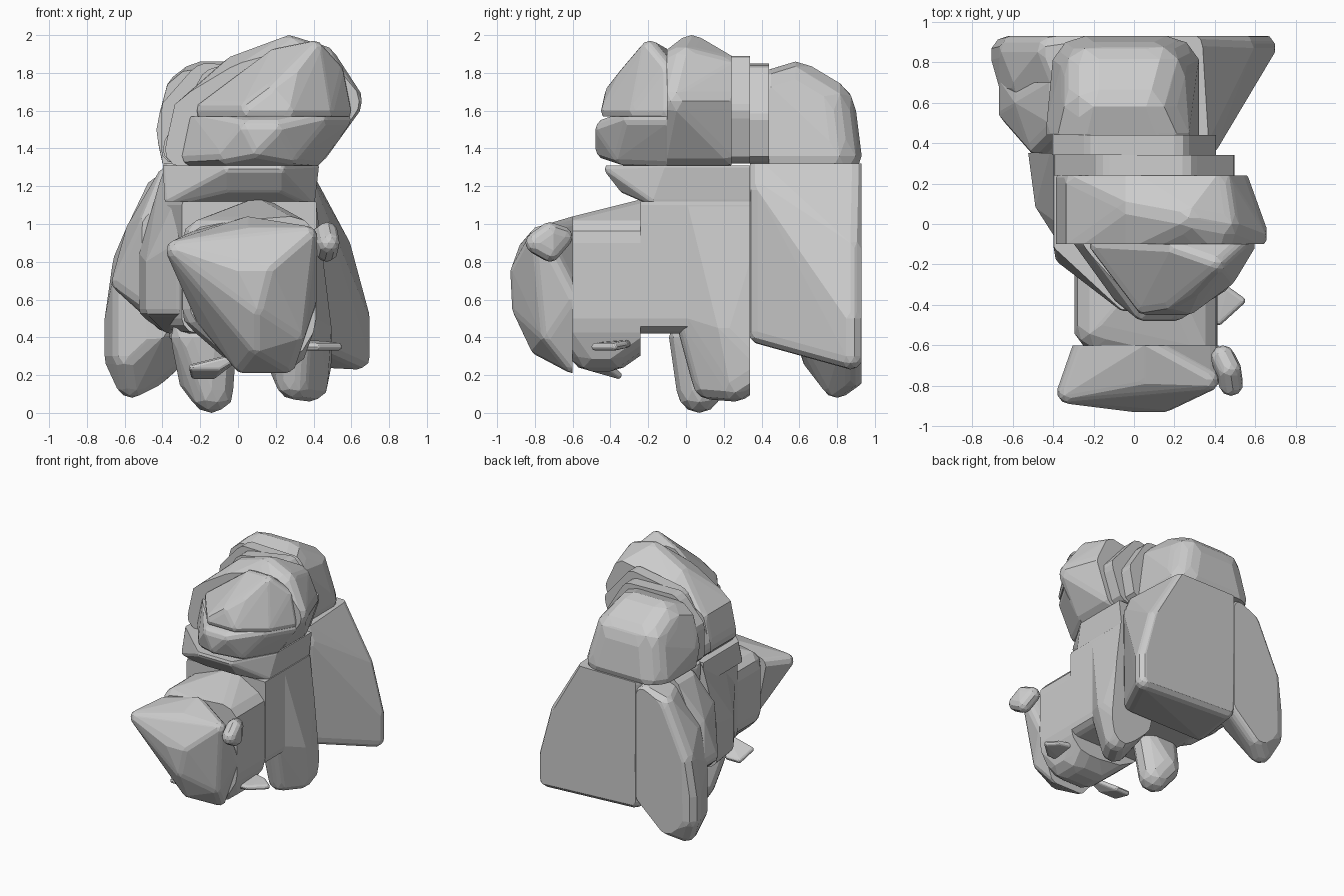
import bpy
import bmesh
from mathutils import Matrix, Vector

default_cube = bpy.data.objects.get("Cube")
if default_cube:
    bpy.data.objects.remove(default_cube, do_unlink=True)


def wrap_in_hull(mesh):
    """Replace the contents of a bmesh by the convex hull of its vertices."""
    result = bmesh.ops.convex_hull(mesh, input=mesh.verts[:])
    leftovers = [item for item in result["geom_interior"] + result["geom_unused"]
                 if isinstance(item, bmesh.types.BMVert)]
    bmesh.ops.delete(mesh, geom=list(set(leftovers)), context="VERTS")
    loose = [vert for vert in mesh.verts if not vert.link_faces]
    bmesh.ops.delete(mesh, geom=loose, context="VERTS")


def slice_off(mesh, axis, limit, side):
    """Cut a flat face at the limit and keep the inner half."""
    point, normal = Vector(), Vector()
    point[axis] = limit
    normal[axis] = side
    geometry = mesh.verts[:] + mesh.edges[:] + mesh.faces[:]
    bmesh.ops.bisect_plane(mesh, geom=geometry, plane_co=point,
                           plane_no=normal, clear_outer=True)


def rounded_hull(name, softness, corners, **limits):
    """Faceted convex lump around ball corners, cut flat by the x, y, z limits."""
    shape = bmesh.new()
    for corner in corners:
        bmesh.ops.create_icosphere(shape, subdivisions=2, radius=softness,
                                   matrix=Matrix.Translation(corner))
    wrap_in_hull(shape)
    for letter, (low, high) in limits.items():
        axis = "xyz".index(letter)
        if low is not None:
            slice_off(shape, axis, low, -1)
        if high is not None:
            slice_off(shape, axis, high, 1)
    wrap_in_hull(shape)
    bmesh.ops.dissolve_limit(shape, angle_limit=0.02,
                             verts=shape.verts[:], edges=shape.edges[:])
    bmesh.ops.recalc_face_normals(shape, faces=shape.faces[:])
    mesh = bpy.data.meshes.new(name)
    shape.to_mesh(mesh)
    shape.free()
    part = bpy.data.objects.new(name, mesh)
    bpy.context.collection.objects.link(part)


def extrude_corners(outline, *depths):
    """Repeat an outline of x, z pairs at several depths along y."""
    return [(x, y, z) for y in depths for x, z in outline]


def cross_bar(left, right, height, *depths):
    """Two corners level with each other, repeated at several depths."""
    return extrude_corners([(left, height), (right, height)], *depths)


def upright(x, low, high, *depths):
    """Two corners one above the other, repeated at several depths."""
    return extrude_corners([(x, low), (x, high)], *depths)


def slab(name, softness, outline, front, back, floor):
    """Slice of the head with flat front, back and underside."""
    rounded_hull(name, softness, extrude_corners(outline, front, back),
                 y=(front, back), z=(floor, None))


# Pointed muzzle and the chest behind it
rounded_hull("muzzle", softness=.06, corners=[
    (-.32, -.83, .86), (.36, -.77, .93), (.1, -.86, .55), (.1, -.77, .36),
    (.3, -.72, .42), (.05, -.6, .98), (-.24, -.6, .9), (.36, -.6, .6),
    (-.16, -.6, .5), (.05, -.76, .93),
] + cross_bar(0, .15, .75, -.87) + cross_bar(.03, .25, .27, -.6),
    y=(None, -.6))
rounded_hull("chest", softness=.14, corners=[
    *upright(-.16, .55, .9, -.5, -.2),
    *upright(.28, .5, .9, -.6, -.2),
    *cross_bar(.06, .23, .36, -.5, -.4),
    (.1, -.2, 1),
], y=(-.6, -.24))

# Belly and the flank on the right
rounded_hull("belly", softness=.08, corners=[
    *upright(-.2, .5, 1.1, -.3),
    *upright(-.3, .5, 1.1, .1, .4),
    *upright(.34, .5, 1.1, -.3, .4),
], y=(-.24, .34), z=(.4, 1.12))
rounded_hull("right_flank", softness=.05, corners=[
    *upright(-.48, .55, .85, .4),
    *upright(-.44, .55, .8, .1),
    *upright(-.28, .55, .9, -.15),
    *upright(-.2, .5, 1.2, .4),
    (-.36, .4, 1.27), (-.3, 0, 1.1), (-.36, .2, .47),
], y=(None, .35), z=(None, 1.31))

# Front legs
rounded_hull("left_front_leg", softness=.1, corners=[
    (.3, .13, .17), (.38, .26, .16), (.4, .4, .25), (.4, .2, .45),
    (.2, .4, .4), (.15, .05, 1.1),
    *upright(.32, .5, 1.1, .04, .4),
], y=(-.05, .34), z=(None, 1.12))
rounded_hull("right_front_leg", softness=.12, corners=[
    (-.14, .07, .12), (-.2, .1, .2), *cross_bar(-.24, -.12, .4, .03),
])

# Broad flat back, with the haunch and hind leg on the right
rounded_hull("back", softness=.07, corners=[
    *upright(.63, .3, .5, .87),
    *cross_bar(-.3, .34, .43, .4),
    *cross_bar(-.33, .3, 1.3, .4),
    *cross_bar(-.15, .27, 1.3, .88),
    (.53, .87, .87), (.35, .4, 1.18), (-.15, .87, .34),
], y=(.34, .93), z=(None, 1.32))
rounded_hull("right_haunch", softness=.07, corners=[
    (-.6, .56, .7), (-.6, .7, .7), (-.38, .4, .5), (-.53, .6, .95),
    *upright(-.46, .6, 1, .4),
    *upright(-.36, .5, 1.24, .5, .7),
], y=(.35, .7), z=(None, 1.32))
rounded_hull("right_hind_leg", softness=.09, corners=[
    *upright(-.62, .3, .5, .84),
    *upright(-.58, .3, .7, .7),
    *upright(-.26, .4, 1.22, .87),
    (-.56, .8, .17), (-.46, .87, .22), (-.58, .85, .78),
    (-.4, .85, 1.17), (-.52, .7, .92), (-.42, .65, .45), (-.3, .6, 1.2),
], y=(.58, .93), z=(None, 1.32))

# Neck wedge
rounded_hull("neck", softness=.04, corners=[
    *cross_bar(-.36, .39, 1.3, -.1, .4),
    *cross_bar(-.35, .37, 1.13, -.16, .4),
    *cross_bar(-.05, .22, 1.29, -.39),
    *cross_bar(-.05, .22, 1.2, -.32),
], y=(None, .34), z=(1.12, 1.31))

# Head, from the round rear lobe forward to the face
rounded_hull("head_rear", softness=.17, corners=[
    *cross_bar(-.24, .16, 1.36, .45, .76),
    *cross_bar(-.23, .12, 1.65, .45),
    *cross_bar(-.2, .06, 1.69, .58),
    *cross_bar(-.2, .1, 1.6, .73),
    (-.27, .45, 1.5),
], y=(.44, .93), z=(1.32, None))
slab("head_rear_band", softness=.08, front=.34, back=.44, floor=1.32, outline=[
    (-.33, 1.4), (.3, 1.4), (.33, 1.55), (.2, 1.76), (-.18, 1.77), (-.33, 1.6),
])
slab("head_middle_band", softness=.08, front=.24, back=.34, floor=1.31, outline=[
    (-.32, 1.4), (.35, 1.4), (.42, 1.6), (.24, 1.81), (-.12, 1.75),
])
rounded_hull("head_crown", softness=.1, corners=[
    *extrude_corners([(-.29, 1.4), (.38, 1.4), (.4, 1.8),
                      (0, 1.73), (-.25, 1.58)], -.1, .2),
    (.56, -.05, 1.65), (.47, .2, 1.65), (.43, 0, 1.85),
    (.27, .03, 1.9), (0, .08, 1.8),
], y=(-.1, .24), z=(1.31, None))
rounded_hull("upper_face", softness=.06, corners=[
    *cross_bar(-.16, .54, 1.6, -.1),
    *cross_bar(.06, .26, 1.6, -.39),
    (.5, -.1, 1.8), (.4, -.19, 1.91), (.2, -.12, 1.87),
    (.18, -.37, 1.69), (.3, -.3, 1.78), (.45, -.25, 1.6),
], y=(None, -.1), z=(1.57, None))
rounded_hull("lower_face", softness=.06, corners=[
    *cross_bar(-.24, .4, 1.36, -.08),
    *cross_bar(-.2, .54, 1.55, -.08),
    *cross_bar(.05, .2, 1.5, -.42),
    *cross_bar(-.06, .27, 1.37, -.33),
    (.42, -.28, 1.55), (.1, -.42, 1.4),
], y=(None, -.1), z=(1.31, 1.57))

# Small nub beside the muzzle, side spike and toe under the chest
rounded_hull("cheek_nub", softness=.06, corners=[
    (.44, -.66, .93), (.48, -.79, .9), *upright(.47, .86, .95, -.72),
])
rounded_hull("side_spike", softness=.02, corners=[
    (.3, -.3, .37), (.46, -.33, .36), (.53, -.38, .35),
    *cross_bar(.3, .42, .35, -.48),
])
rounded_hull("lower_toe", softness=.02, corners=[
    *cross_bar(-.24, -.1, .24, -.5), *cross_bar(-.23, -.13, .2, -.36),
    (0, -.5, .3),
])
